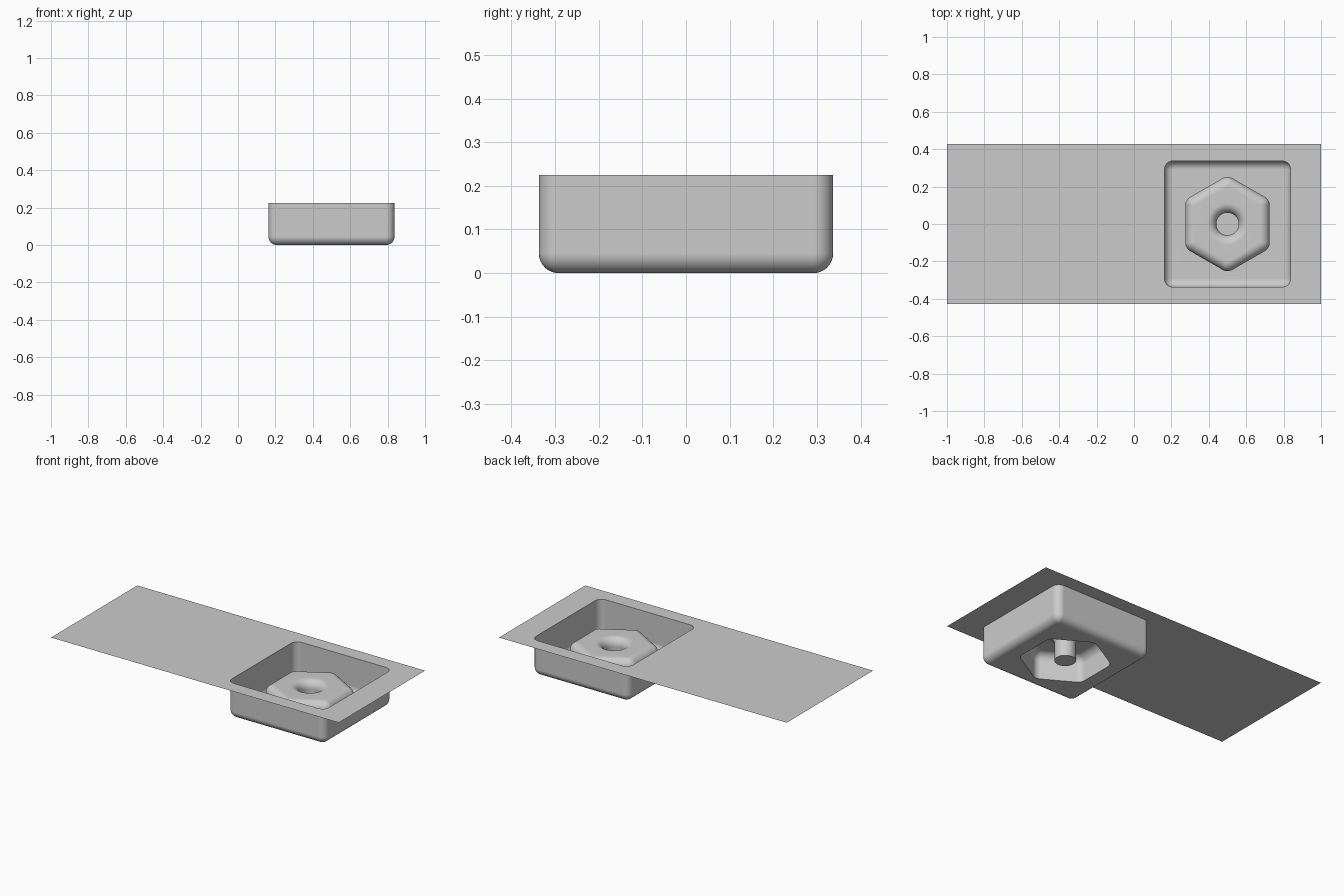
import bpy
import bmesh
import math
from mathutils import Vector

old = bpy.data.objects.get("Cube")
if old:
    bpy.data.objects.remove(old, do_unlink=True)

# Main levels and the shared centre of the pocket and the nut-shaped boss
SHEET_Z, BOSS_Z = 0.225, 0.16
CENTER = Vector((0.5, 0, 0))
POCKET, POCKET_FILLET = 0.337, 0.045
HEX, HEX_FILLET = 0.225, 0.05
HOLE, HOLE_FILLET = 0.06, 0.05
STEPS = 8

grey = bpy.data.materials.new("light_grey")
grey.use_nodes = True
colour = (0.6, 0.6, 0.6, 1)
grey.diffuse_color = colour
grey.node_tree.nodes["Principled BSDF"].inputs["Base Color"].default_value = colour


def ring(bm, sides, apothem, radius, inset, z):
    """Rounded regular polygon, shrunk by inset around fixed corner centres."""
    reach = (apothem - radius) / math.cos(math.pi / sides)
    verts = []
    for side in range(sides):
        middle = math.tau * (side + 0.5) / sides
        corner = CENTER + reach * Vector((math.cos(middle), math.sin(middle), 0))
        for k in range(STEPS + 1):
            a = middle + math.tau / sides * (k / STEPS - 0.5)
            offset = (radius - inset) * Vector((math.cos(a), math.sin(a), 0))
            verts.append(bm.verts.new(corner + offset + Vector((0, 0, z))))
    return verts


def skin(bm, rings):
    """Join nested rings, listed from the outside in, with quads."""
    for a, b in zip(rings, rings[1:]):
        for i in range(len(a)):
            j = (i + 1) % len(a)
            bm.faces.new((a[i], a[j], b[j], b[i]))


def loop_edges(bm, verts):
    pairs = zip(verts, verts[1:] + verts[:1])
    return [bm.edges.get(p) or bm.edges.new(p) for p in pairs]


def fill(bm, z):
    """Close the flat region between all open loops at one height."""
    bmesh.ops.remove_doubles(bm, verts=bm.verts[:], dist=0.0001)
    edges = [e for e in bm.edges if len(e.link_faces) < 2
             and all(abs(v.co.z - z) < 0.0001 for v in e.verts)]
    result = bmesh.ops.triangle_fill(bm, edges=edges, use_beauty=True,
                                     normal=(0, 0, 1))
    for face in result["geom"]:
        if isinstance(face, bmesh.types.BMFace):
            face.normal_update()
            if face.normal.z < 0:
                face.normal_flip()


def finish(bm, name):
    mesh = bpy.data.meshes.new(name)
    bm.to_mesh(mesh)
    bm.free()
    obj = bpy.data.objects.new(name, mesh)
    bpy.context.collection.objects.link(obj)
    mesh.materials.append(grey)
    bpy.ops.object.select_all(action="DESELECT")
    obj.select_set(True)
    bpy.context.view_layer.objects.active = obj
    bpy.ops.object.shade_smooth_by_angle(angle=math.radians(35))
    weighted = obj.modifiers.new("flat_face_normals", "WEIGHTED_NORMAL")
    weighted.keep_sharp = True


def quarter():
    return [math.pi / 2 * k / STEPS for k in range(STEPS + 1)]


# Thin flat sheet with the square pocket opening
bm = bmesh.new()
outline = [(-1, -0.428), (1, -0.428), (1, 0.428), (-1, 0.428)]
loop_edges(bm, [bm.verts.new((x, y, SHEET_Z)) for x, y in outline])
loop_edges(bm, ring(bm, 4, POCKET, POCKET_FILLET, 0, SHEET_Z))
fill(bm, SHEET_Z)
finish(bm, "flat_sheet")

# Square pocket: walls, rounded bottom edge, floor open under the boss
bm = bmesh.new()
r = POCKET_FILLET
rings = [ring(bm, 4, POCKET, r, 0, SHEET_Z)]
rings += [ring(bm, 4, POCKET, r, r * (1 - math.cos(a)), r * (1 - math.sin(a)))
          for a in quarter()]
skin(bm, rings)
loop_edges(bm, ring(bm, 6, HEX, HEX_FILLET, 0, 0))
fill(bm, 0)
finish(bm, "square_pocket")

# Hollow hexagonal boss: walls, rounded shoulder, top with a rounded blind hole
bm = bmesh.new()
r = HEX_FILLET
rings = [ring(bm, 6, HEX, r, 0, 0)]
rings += [ring(bm, 6, HEX, r, r * (1 - math.cos(a)), BOSS_Z - r * (1 - math.sin(a)))
          for a in quarter()]
skin(bm, rings)
r = HOLE_FILLET
rings = [ring(bm, 6, HOLE, HOLE, -r * (1 - math.sin(a)), BOSS_Z - r * (1 - math.cos(a)))
         for a in quarter()]
rings.append(ring(bm, 6, HOLE, HOLE, 0, 0))
skin(bm, rings)
fill(bm, BOSS_Z)
finish(bm, "hexagonal_boss")

# Disc closing the bottom of the hole
bm = bmesh.new()
bm.faces.new(ring(bm, 6, HOLE, HOLE, 0, 0))
bmesh.ops.dissolve_degenerate(bm, dist=0.0001, edges=bm.edges[:])
finish(bm, "hole_bottom")
